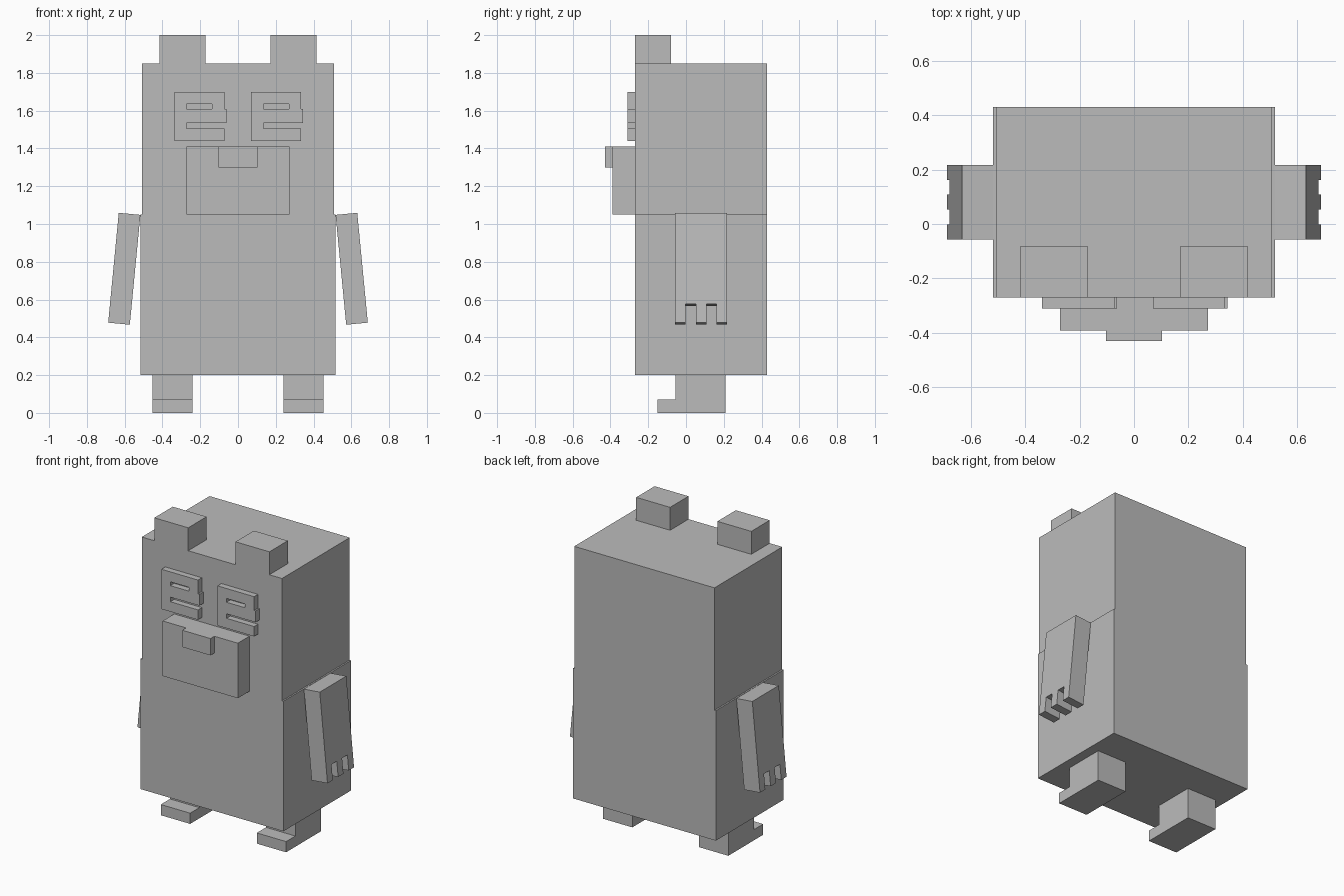
import bpy
import bmesh
import math
from mathutils import Matrix, Vector

if "Cube" in bpy.data.objects:
    bpy.data.objects.remove(bpy.data.objects["Cube"], do_unlink=True)

# Single flat colour
grey = bpy.data.materials.new("plain_grey")
grey.use_nodes = True
colour = (0.5, 0.5, 0.5, 1)
grey.diffuse_color = colour
grey.node_tree.nodes["Principled BSDF"].inputs["Base Color"].default_value = colour


def finish(name, bm):
    bmesh.ops.recalc_face_normals(bm, faces=bm.faces)
    mesh = bpy.data.meshes.new(name)
    bm.to_mesh(mesh)
    bm.free()
    mesh.materials.append(grey)
    obj = bpy.data.objects.new(name, mesh)
    bpy.context.collection.objects.link(obj)
    return obj


def box(name, x, y, z):
    """Block spanning the given (low, high) ranges."""
    bm = bmesh.new()
    bmesh.ops.create_cube(bm, size=1)
    for v in bm.verts:
        v.co = Vector([(a + b) / 2 + c * (b - a)
                       for c, (a, b) in zip(v.co, (x, y, z))])
    return finish(name, bm)


def prism(name, outline, axis, low, high, matrix=Matrix()):
    """Extrude an outline along axis 0 (points are y, z) or axis 1 (x, z)."""
    bm = bmesh.new()
    place = (lambda a, b: (low, a, b)) if axis == 0 else (lambda a, b: (a, low, b))
    face = bm.faces.new([bm.verts.new(place(a, b)) for a, b in outline])
    new = bmesh.ops.extrude_face_region(bm, geom=[face])["geom"]
    shift = Vector((0, 0, 0))
    shift[axis] = high - low
    bmesh.ops.translate(bm, vec=shift,
                        verts=[g for g in new if isinstance(g, bmesh.types.BMVert)])
    bmesh.ops.transform(bm, matrix=matrix, verts=bm.verts)
    return finish(name, bm)


# Torso, slightly wider than the head block above it
FRONT, BACK = -0.27, 0.43
box("torso", (-0.517, 0.517), (FRONT, BACK), (0.2, 1.05))
box("head", (-0.507, 0.507), (FRONT, BACK), (1.05, 1.85))

# Muzzle and nose
box("muzzle", (-0.272, 0.272), (-0.39, FRONT), (1.05, 1.41))
box("nose", (-0.102, 0.102), (-0.43, -0.39), (1.3, 1.41))

# Hand outline with three blocky fingers, relative to the arm centre
half, finger, length = 0.137, 0.0548, 0.292
arm_outline = [(-half, length), (-half, -length)]
for i in range(1, 5):
    y = -half + i * finger
    ends = (-length, -length + 0.1)
    arm_outline += [(y, z) for z in (ends if i % 2 else ends[::-1])]
arm_outline += [(half, -length), (half, length)]

# Foot outline with the toe sticking out in front
foot_outline = [(-0.15, 0), (0.21, 0), (0.21, 0.2), (-0.055, 0.2),
                (-0.055, 0.07), (-0.15, 0.07)]

for side, s in (("left", 1), ("right", -1)):
    box(side + "_ear", sorted((s * 0.171, s * 0.416)), (FRONT, -0.08), (1.85, 2.0))
    prism(side + "_foot", foot_outline, 0, s * 0.241, s * 0.453)
    tilt = (Matrix.Translation((s * 0.602, 0.08, 0.763))
            @ Matrix.Rotation(math.radians(-5.5 * s), 4, "Y"))
    prism(side + "_arm", arm_outline, 0, -0.0575, 0.0575, tilt)

# Eye plates with an open lower notch and a closed upper slit
eye_outline = [(0, 1.44), (0.265, 1.44), (0.265, 1.505), (0.065, 1.505),
               (0.065, 1.535), (0.275, 1.535), (0.275, 1.61),
               (0.265, 1.61), (0.265, 1.7), (0, 1.7)]
for side, x in (("right", -0.337), ("left", 0.069)):
    eye = prism(side + "_eye", eye_outline, 1, -0.31, FRONT,
                Matrix.Translation((x, 0, 0)))
    slit = box(side + "_eye_slit_cutter", (x + 0.065, x + 0.2),
               (-0.4, -0.2), (1.61, 1.635))
    slit.hide_render = True
    slit.hide_set(True)
    cut = eye.modifiers.new("slit", "BOOLEAN")
    cut.operation = "DIFFERENCE"
    cut.solver = "EXACT"
    cut.object = slit
